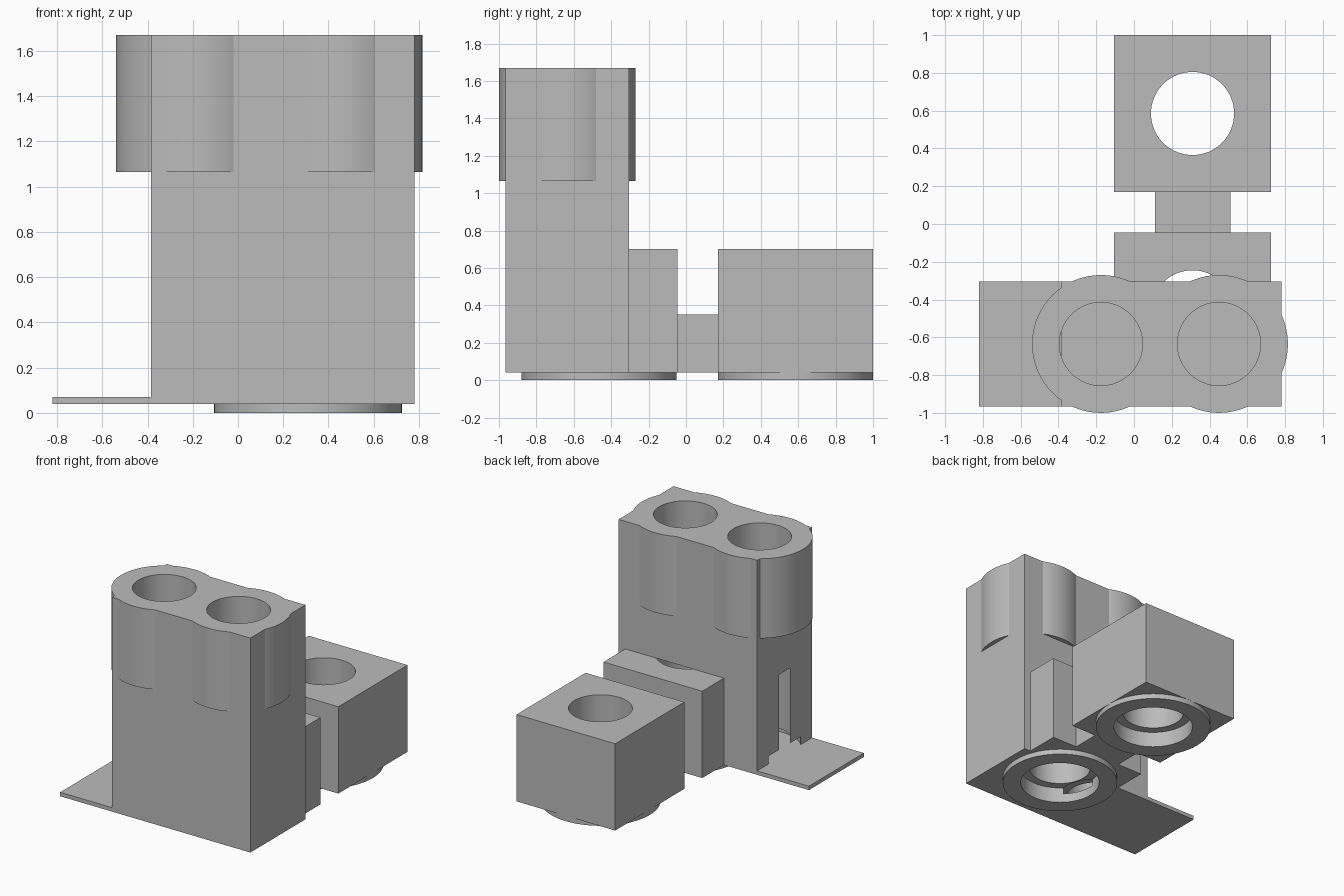
import bpy

if "Cube" in bpy.data.objects:
    bpy.data.objects.remove(bpy.data.objects["Cube"], do_unlink=True)

grey = bpy.data.materials.new("plain grey")
grey.use_nodes = True
COLOUR = (0.5, 0.5, 0.5, 1)
grey.diffuse_color = COLOUR
grey.node_tree.nodes["Principled BSDF"].inputs["Base Color"].default_value = COLOUR


def finish(ob, name):
    ob.name = name
    ob.data.materials.clear()
    ob.data.materials.append(grey)
    return ob


def box(name, x0, x1, y0, y1, z0, z1):
    bpy.ops.mesh.primitive_cube_add(size=1)
    ob = bpy.context.object
    for v in ob.data.vertices:
        v.co = (x1 if v.co.x > 0 else x0,
                y1 if v.co.y > 0 else y0,
                z1 if v.co.z > 0 else z0)
    return finish(ob, name)


def cylinder(name, centre, radius, z0, z1):
    bpy.ops.mesh.primitive_cylinder_add(
        vertices=64, radius=radius, depth=z1 - z0,
        location=(centre[0], centre[1], (z0 + z1) / 2))
    return finish(bpy.context.object, name)


def combine(ob, tool, operation):
    """Apply a boolean and throw the tool away."""
    mod = ob.modifiers.new(operation.lower(), 'BOOLEAN')
    mod.operation, mod.object, mod.solver = operation, tool, 'EXACT'
    bpy.context.view_layer.objects.active = ob
    bpy.ops.object.modifier_apply(modifier=mod.name)
    bpy.data.objects.remove(tool, do_unlink=True)


def cut_cylinder(ob, centre, radius, z0, z1):
    combine(ob, cylinder("cutter", centre, radius, z0, z1), 'DIFFERENCE')


BASE, DECK, TOP, COLLAR = 0.04, 0.70, 1.67, 1.065
BORE, RECESS, STEP = 0.22, 0.285, 0.12
LEFT, RIGHT, BACK, FRONT = -0.385, 0.78, -0.305, -0.965
front_port, rear_port = (0.31, -0.465), (0.31, 0.585)
sockets = [(-0.175, -0.635), (0.45, -0.635)]

# Tower with two round collars and sockets
tower = box("tower", LEFT, RIGHT, FRONT, BACK, BASE, TOP)
for c in sockets:
    combine(tower, cylinder("collar", c, 0.365, COLLAR, TOP), 'UNION')
for c in sockets:
    cut_cylinder(tower, c, BORE, COLLAR - 0.005, TOP + 0.1)

# Lower chamber that breaks through the side wall of the tower
cut_cylinder(tower, sockets[0], BORE, 0.07, DECK)
cut_cylinder(tower, sockets[0], RECESS, 0.07, 0.13)

# Side plate, low blocks and the link between them
plate = box("side_plate", -0.82, LEFT, FRONT, BACK, BASE, 0.07)
front_block = box("front_block", -0.105, 0.725, BACK, -0.045, BASE, DECK)
rear_block = box("rear_block", -0.105, 0.725, 0.17, 1.0, BASE, DECK)
link = box("link", 0.11, 0.51, -0.045, 0.17, BASE, 0.35)

# Stepped ports through the blocks, each with a ring underneath
cut_cylinder(tower, front_port, BORE, -0.1, DECK)
cut_cylinder(tower, front_port, RECESS, -0.1, STEP)
parts = [tower]
for block, port, name in ((front_block, front_port, "front_ring"),
                          (rear_block, rear_port, "rear_ring")):
    cut_cylinder(block, port, BORE, -0.1, DECK + 0.1)
    cut_cylinder(block, port, RECESS, -0.1, STEP)
    ring = cylinder(name, port, 0.415, 0, BASE)
    cut_cylinder(ring, port, RECESS, -0.1, BASE + 0.1)
    parts += [block, ring]

# Smooth the round walls, keep the edges crisp
bpy.ops.object.select_all(action='DESELECT')
for ob in parts:
    ob.select_set(True)
bpy.context.view_layer.objects.active = tower
bpy.ops.object.shade_smooth_by_angle(angle=0.4)
